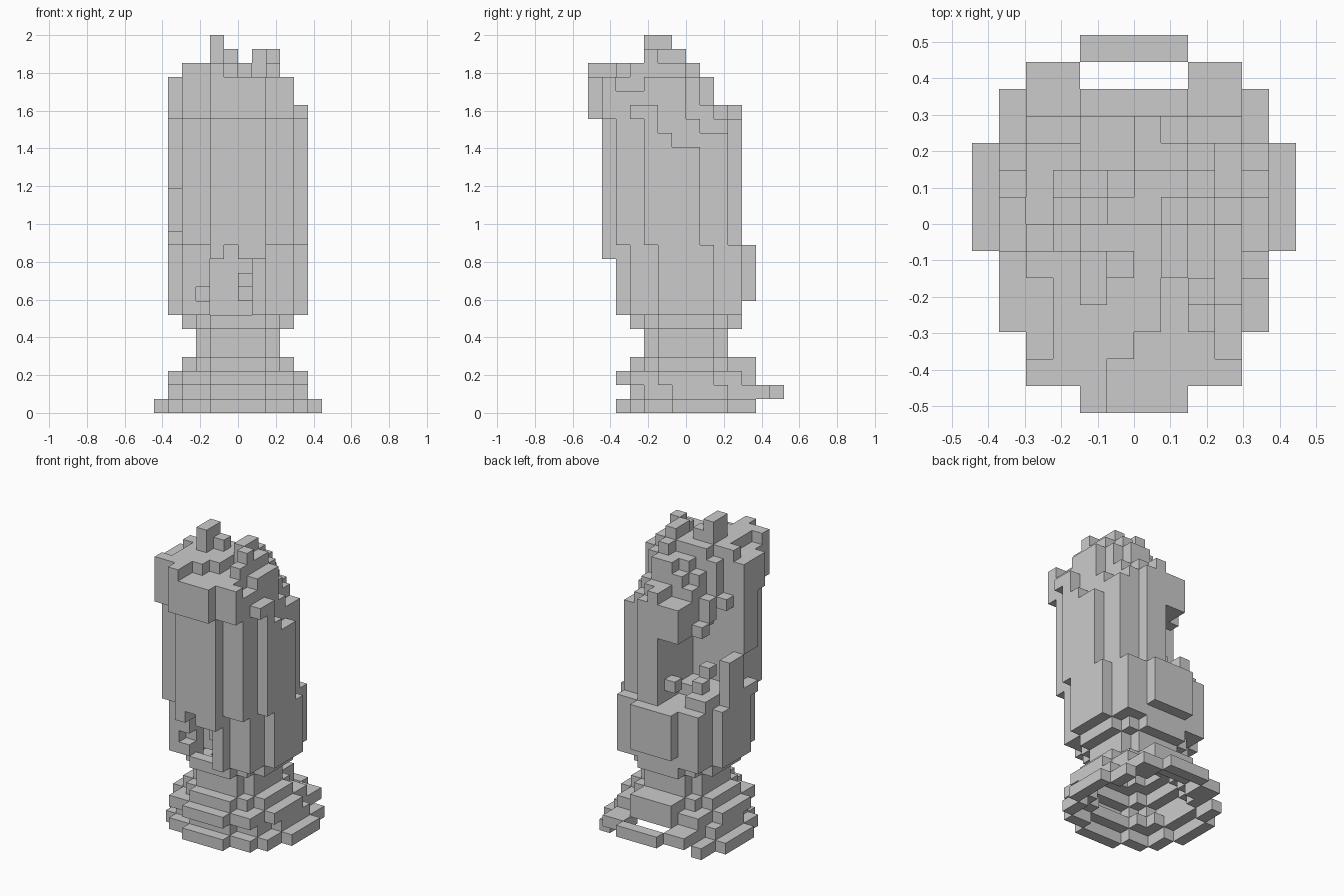
import bpy
import bmesh

cube = bpy.data.objects.get("Cube")
if cube:
    bpy.data.objects.remove(cube, do_unlink=True)

UNIT = 2 / 27  # edge of one block

stone = bpy.data.materials.new("grey_stone")
stone.use_nodes = True
GREY = (0.6, 0.6, 0.6, 1)
stone.diffuse_color = GREY
stone.node_tree.nodes["Principled BSDF"].inputs["Base Color"].default_value = GREY


def disc(radius, cy):
    """Block columns of a round layer centred on x = 0, y = cy."""
    r = range(-8, 8)
    return {(x, y) for x in r for y in r
            if (x + .5) ** 2 + (y + .5 - cy) ** 2 < radius ** 2}


def ring(radius, cy):
    return disc(radius, cy) - disc(radius - 1, cy)


def layer(columns, k):
    return {(x, y, k) for x, y in columns}


def box(x0, x1, y0, y1, z0, z1):
    return {(x, y, z) for x in range(x0, x1) for y in range(y0, y1) for z in range(z0, z1)}


# Stepped, hollow foot whose back edge is lifted by one block
foot = layer({c for c in ring(6, 1) if c[1] < 5}, 0)
foot |= layer({c for c in ring(5, 1) if c[1] < 5}, 1)
foot |= layer({c for c in ring(6, 1) if c[1] >= 5}, 1)
foot |= layer(ring(5, 0), 2)
foot |= layer(ring(4, 0), 3) | box(-2, 2, 4, 5, 3, 4)

# Narrow hollow stem with a flared collar
stem = layer(ring(3, 0), 4) | layer(ring(3, 0), 5) | layer(ring(4, 0), 6)

# Heights of the ragged top: rows run front to back, a = 18 blocks
TOP = ["...hggg...",
       ".hhhggggg.",
       ".ghhhgggf.",
       "gghhhhghfe",
       "gghjhhgige",
       "ghhjihihgc",
       "..ghhhihgb",
       "...fgghgdb",
       "...efggec.",
       "...ddeedc.",
       "...dded..."]
heights = {(i - 5, j - 7): 18 + ord(c) - ord("a")
           for j, row in enumerate(TOP) for i, c in enumerate(row) if c != "."}

# Lower drum, with the front lip of the upper shaft hanging over it
drum = layer({c for c in disc(5, 0) if c[1] < 4}, 7)
for k in range(8, 12):
    drum |= layer(disc(5, 0), k)
drum |= box(-2, 2, -6, -5, 11, 12)
# Chipped hollow in the drum front, with two stubs left in it
drum -= box(-2, 1, -5, -2, 7, 11) | box(-1, 0, -6, -2, 11, 12)
drum -= box(-3, -2, -5, -3, 8, 9)
drum |= {(0, -4, 9), (0, -3, 9), (0, -3, 8)}

# Upper shaft, stepped one block forward
shaft = set()
for k in range(12, 21):
    shaft |= {(x, y, k) for x, y in disc(5, -1) if k < heights.get((x, y), 21)}
# Broken back corner, side window and remaining stump
stump = box(-5, -4, -1, 1, 13, 16)
shaft -= box(-5, 0, -1, 4, 13, 18) | box(-5, -2, -1, 4, 18, 21)
shaft -= box(-2, 0, 1, 4, 12, 13)
shaft |= stump
shaft -= box(-5, -4, -3, -1, 13, 16)
# Rubble clinging inside the break
shaft |= {(-3, 1, 13), (-1, 2, 13), (-3, 0, 14), (-2, 2, 18),
          (-3, 1, 18), (-3, 0, 19), (-3, 0, 20), (-4, -1, 20)}

# Crown overhanging the front
crown = set()
for (x, y), top in heights.items():
    crown |= {(x, y, k) for k in range(21, top)}

PARTS = {"foot": foot, "stem": stem, "lower_drum": drum,
         "upper_shaft": shaft, "ragged_crown": crown}
solid = set().union(*PARTS.values())


def build(name, blocks):
    """Skin the blocks with outer faces only and merge flat areas."""
    bm = bmesh.new()
    verts = {}

    def vert(p):
        if p not in verts:
            verts[p] = bm.verts.new([c * UNIT for c in p])
        return verts[p]

    for b in sorted(blocks):
        for axis in range(3):
            u, v = (axis + 1) % 3, (axis + 2) % 3
            for side in (0, 1):
                n = list(b)
                n[axis] += 2 * side - 1
                if tuple(n) in solid:
                    continue
                quad = []
                for du, dv in ((0, 0), (1, 0), (1, 1), (0, 1)):
                    p = list(b)
                    p[axis] += side
                    p[u] += du
                    p[v] += dv
                    quad.append(vert(tuple(p)))
                bm.faces.new(quad if side else quad[::-1])
    bmesh.ops.dissolve_limit(bm, angle_limit=0.01, verts=bm.verts[:], edges=bm.edges[:])
    mesh = bpy.data.meshes.new(name)
    bm.to_mesh(mesh)
    bm.free()
    mesh.materials.append(stone)
    bpy.context.collection.objects.link(bpy.data.objects.new(name, mesh))


for part, blocks in PARTS.items():
    build(part, blocks)
